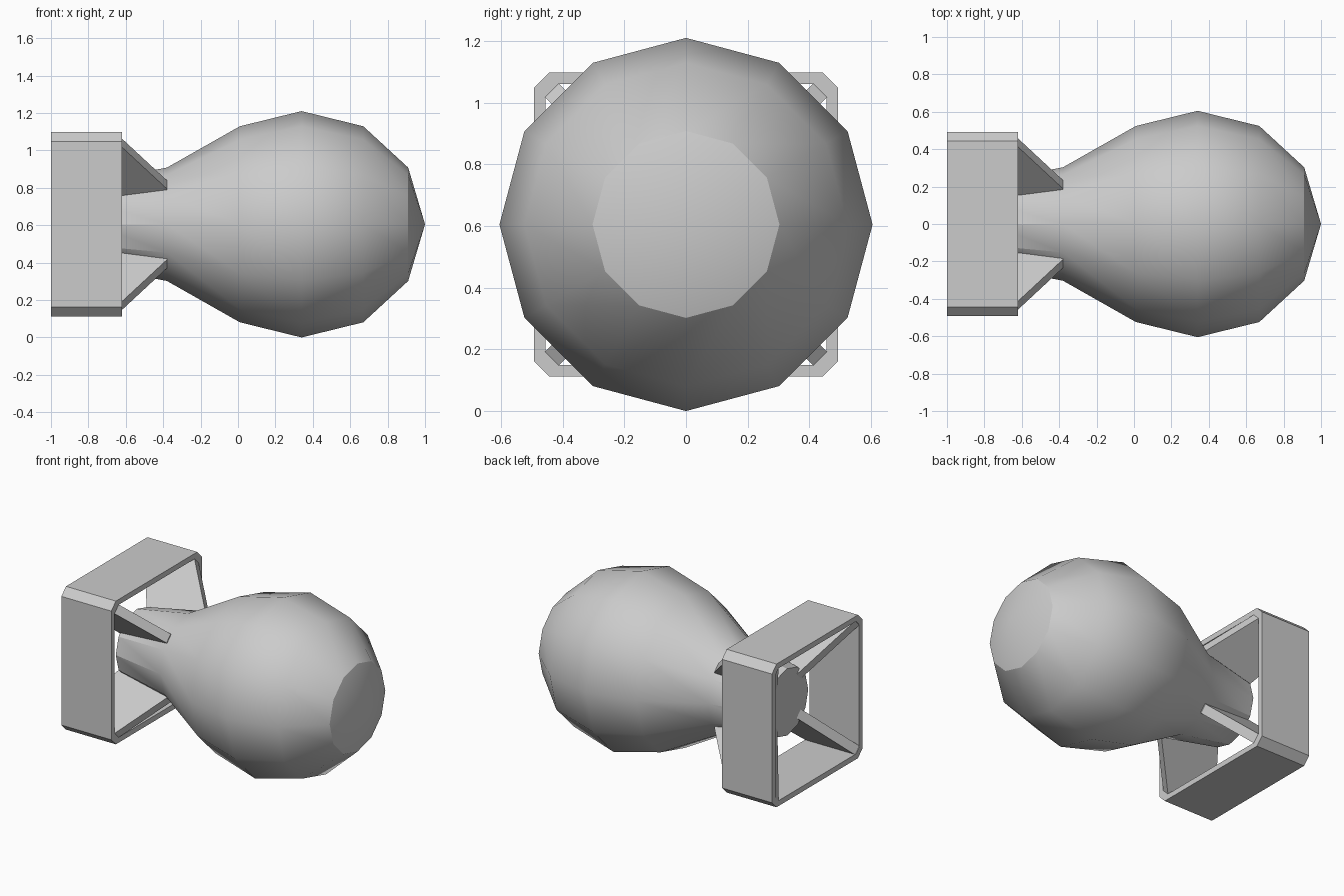
import bpy, bmesh, math

cube = bpy.data.objects.get("Cube")
if cube:
    bpy.data.objects.remove(cube, do_unlink=True)

AXIS_Z = 0.605

grey = bpy.data.materials.new("grey_metal")
grey.use_nodes = True
grey.diffuse_color = (0.6, 0.6, 0.6, 1)
grey.node_tree.nodes["Principled BSDF"].inputs["Base Color"].default_value = (0.6, 0.6, 0.6, 1)


def finish(name, bm, smooth=None):
    """Turn a bmesh built around the x axis into an object at axis height."""
    bmesh.ops.recalc_face_normals(bm, faces=bm.faces)
    mesh = bpy.data.meshes.new(name)
    bm.to_mesh(mesh)
    bm.free()
    mesh.materials.append(grey)
    obj = bpy.data.objects.new(name, mesh)
    obj.location.z = AXIS_Z
    bpy.context.collection.objects.link(obj)
    if smooth:
        bpy.ops.object.select_all(action="DESELECT")
        obj.select_set(True)
        bpy.context.view_layer.objects.active = obj
        bpy.ops.object.shade_smooth_by_angle(angle=math.radians(smooth))
    return obj


def bridge(bm, a, b):
    for i in range(len(a)):
        j = (i + 1) % len(a)
        bm.faces.new((a[i], a[j], b[j], b[i]))


# Body: twelve-sided bulb, pointed nose and tapered tail
SIDES = 12
profile = [(0.91, 0.303), (0.67, 0.524), (0.34, 0.605),
           (0.01, 0.524), (-0.38, 0.303), (-0.77, 0.23)]
bm = bmesh.new()
rings = []
for x, r in profile:
    angles = [2 * math.pi * i / SIDES for i in range(SIDES)]
    rings.append([bm.verts.new((x, r * math.sin(a), r * math.cos(a))) for a in angles])
for a, b in zip(rings, rings[1:]):
    bridge(bm, a, b)
nose = bm.verts.new((1, 0, 0))
for i in range(SIDES):
    bm.faces.new((nose, rings[0][i], rings[0][(i + 1) % SIDES]))
bm.faces.new(rings[-1])
finish("bomb_body", bm, smooth=29.3)


# Tail frame: open square tube with chamfered corners
def chamfered_square(bm, x, half, cut):
    pts = []
    for sy, sz in ((1, 1), (-1, 1), (-1, -1), (1, -1)):
        pair = [(sy * half, sz * (half - cut)), (sy * (half - cut), sz * half)]
        pts += pair if sy * sz > 0 else pair[::-1]
    return [bm.verts.new((x, y, z)) for y, z in pts]


bm = bmesh.new()
loops = [chamfered_square(bm, x, half, cut) for x, half, cut in
         ((-0.62, 0.493, 0.05), (-1, 0.493, 0.05), (-1, 0.456, 0.035), (-0.62, 0.456, 0.035))]
for a, b in zip(loops, loops[1:] + loops[:1]):
    bridge(bm, a, b)
finish("tail_frame", bm)

# Fins: four diagonal plates joining the tail to the frame corners
outline = [(-0.38, 0.3), (-0.62, 0.615), (-0.62, 0.625), (-1, 0.625),
           (-0.77, 0.18), (-0.38, 0.18)]
HALF_THICK = 0.032
for k, name in enumerate(("back_upper", "back_lower", "front_lower", "front_upper")):
    a = math.radians(45 + 90 * k)
    s, c = math.sin(a), math.cos(a)
    bm = bmesh.new()
    sides = [[bm.verts.new((x, r * s + t * c, r * c - t * s)) for x, r in outline]
             for t in (-HALF_THICK, HALF_THICK)]
    bridge(bm, *sides)
    for side in sides:
        bm.faces.new(side)
    finish(name + "_fin", bm)
